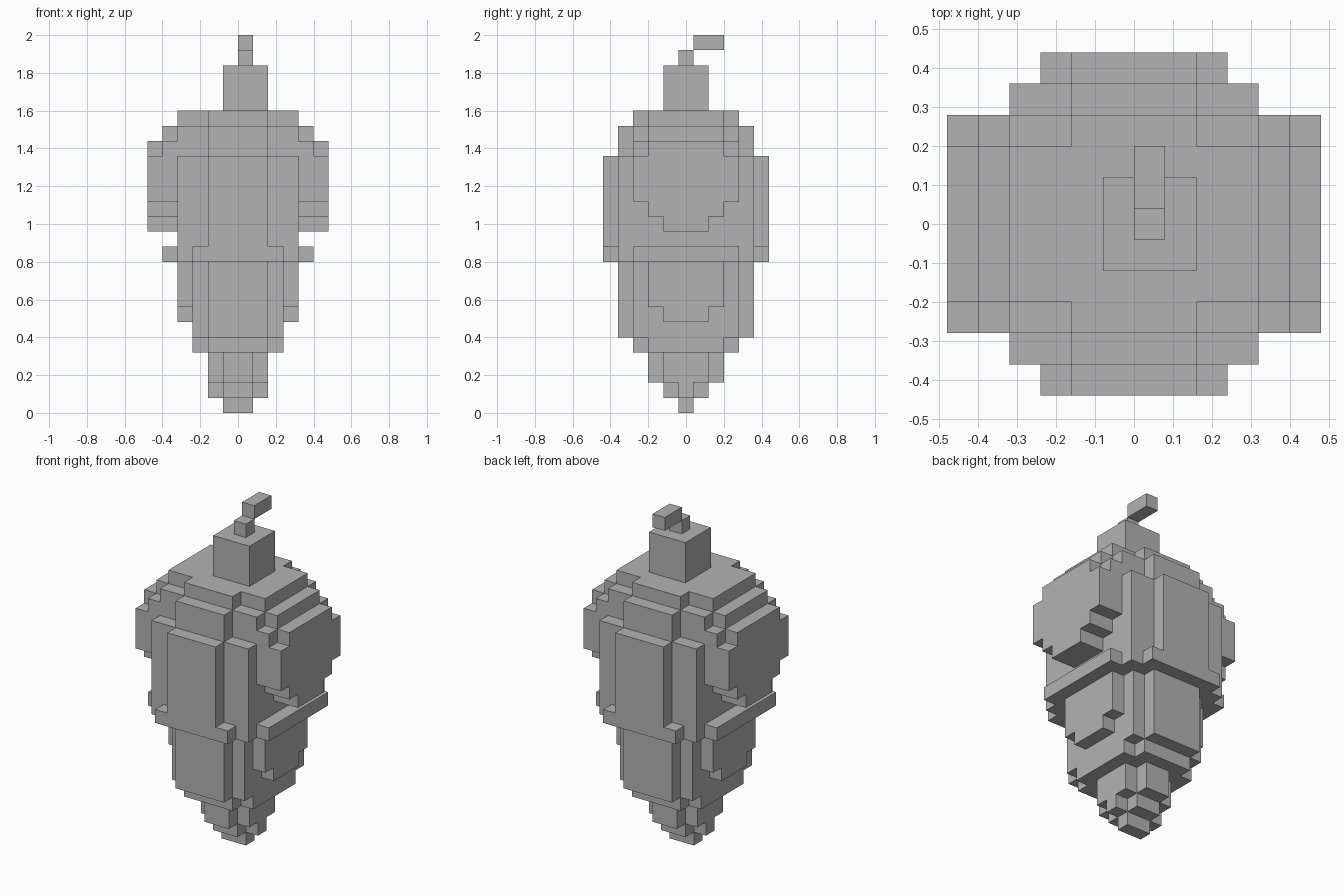
import bpy
import bmesh
from mathutils import Vector

if "Cube" in bpy.data.objects:
    bpy.data.objects.remove(bpy.data.objects["Cube"], do_unlink=True)

grey = bpy.data.materials.new("plain_grey")
grey.use_nodes = True
colour = (0.45, 0.45, 0.45, 1)
grey.diffuse_color = colour
grey.node_tree.nodes["Principled BSDF"].inputs["Base Color"].default_value = colour


def extrude_outline(name, points, direction):
    """Extrude a closed flat outline into a solid, flat-shaded part."""
    bm = bmesh.new()
    face = bm.faces.new([bm.verts.new(p) for p in points])
    result = bmesh.ops.extrude_face_region(bm, geom=[face], use_keep_orig=True)
    moved = [v for v in result["geom"] if isinstance(v, bmesh.types.BMVert)]
    bmesh.ops.translate(bm, verts=moved, vec=Vector(direction))
    bmesh.ops.recalc_face_normals(bm, faces=bm.faces)
    mesh = bpy.data.meshes.new(name)
    bm.to_mesh(mesh)
    bm.free()
    mesh.materials.append(grey)
    obj = bpy.data.objects.new(name, mesh)
    bpy.context.collection.objects.link(obj)
    return obj


def tier(name, low, high, steps):
    """Layer with stepped corners; steps are (half width, half depth)."""
    quarter = []
    for i, (x, y) in enumerate(steps):
        if i:
            quarter.append((x, steps[i - 1][1]))
        quarter.append((x, y))
    half = quarter + [(-x, y) for x, y in reversed(quarter)]
    outline = half + [(-x, -y) for x, y in half]
    extrude_outline(name, [(x, y, low) for x, y in outline], (0, 0, high - low))


def side_pods(name, inner, outer, top, steps):
    """Mirrored side lobes narrowing downward; steps are (half depth, bottom)."""
    half, z = [], top
    for y, bottom in steps:
        half += [(y, z), (y, bottom)]
        z = bottom
    outline = half + [(-y, z) for y, z in reversed(half)]
    for side, sign in (("left", 1), ("right", -1)):
        extrude_outline(side + "_" + name, [(sign * inner, y, z) for y, z in outline],
                        (sign * (outer - inner), 0, 0))


def box(name, x, y, z):
    points = [(x[0], y[0], z[0]), (x[1], y[0], z[0]), (x[1], y[1], z[0]), (x[0], y[1], z[0])]
    extrude_outline(name, points, (0, 0, z[1] - z[0]))


# Tapering bottom
tier("bottom_tip", 0, 0.08, [(0.08, 0.04)])
tier("lower_tip", 0.08, 0.16, [(0.16, 0.04), (0.08, 0.12)])
tier("lower_neck", 0.16, 0.32, [(0.16, 0.12), (0.08, 0.2)])
tier("lower_step", 0.32, 0.4, [(0.24, 0.2), (0.16, 0.28)])

# Lower body, rim and upper body
tier("lower_body", 0.4, 0.8, [(0.24, 0.28), (0.16, 0.36)])
tier("rim", 0.8, 0.88, [(0.4, 0.28), (0.32, 0.36), (0.24, 0.44)])
tier("upper_body", 0.88, 1.36, [(0.32, 0.36), (0.16, 0.44)])

# Stepped shoulders
tier("lower_shoulder", 1.36, 1.44, [(0.48, 0.2), (0.4, 0.28), (0.16, 0.36)])
tier("middle_shoulder", 1.44, 1.52, [(0.4, 0.2), (0.32, 0.28), (0.16, 0.36)])
tier("upper_shoulder", 1.52, 1.6, [(0.32, 0.2), (0.16, 0.28)])

# Side lobes
side_pods("upper_lobe", 0.32, 0.48, 1.36, [(0.28, 1.12), (0.2, 1.04), (0.12, 0.96)])
side_pods("lower_lobe", 0.24, 0.32, 0.8, [(0.2, 0.56), (0.12, 0.48)])

# Cap and bent stem
box("cap", (-0.08, 0.16), (-0.12, 0.12), (1.6, 1.84))
box("stem", (0, 0.08), (-0.04, 0.04), (1.84, 1.92))
box("stem_tip", (0, 0.08), (0.04, 0.2), (1.92, 2))
